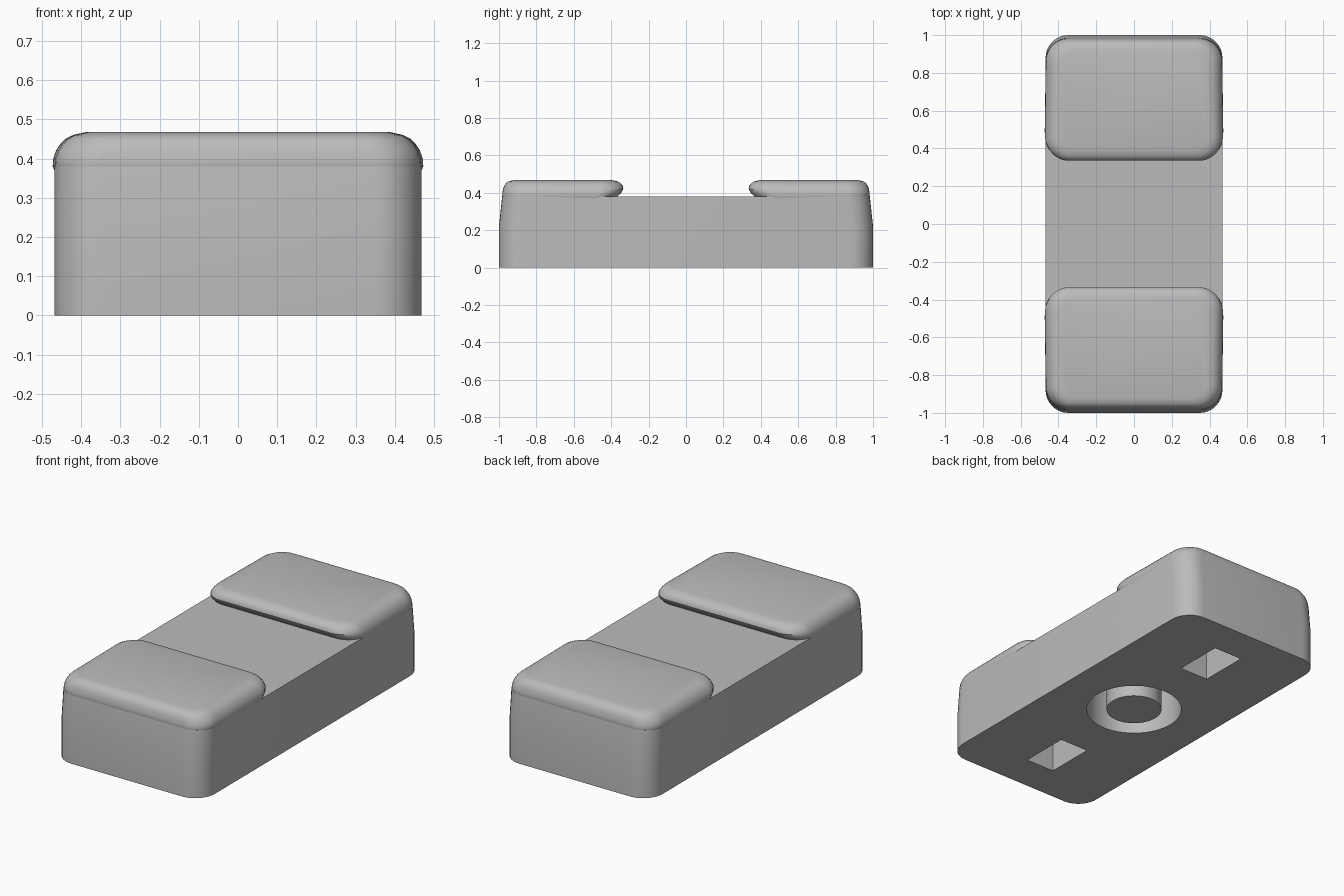
import bpy, bmesh, math

if "Cube" in bpy.data.objects:
    bpy.data.objects.remove(bpy.data.objects["Cube"], do_unlink=True)

grey = bpy.data.materials.new("light_grey")
grey.use_nodes = True
grey.diffuse_color = (0.5, 0.5, 0.5, 1)
grey.node_tree.nodes["Principled BSDF"].inputs["Base Color"].default_value = (0.5, 0.5, 0.5, 1)


def add_object(name, bm):
    bmesh.ops.recalc_face_normals(bm, faces=bm.faces)
    mesh = bpy.data.meshes.new(name)
    bm.to_mesh(mesh)
    bm.free()
    mesh.materials.append(grey)
    obj = bpy.data.objects.new(name, mesh)
    bpy.context.collection.objects.link(obj)
    return obj


def activate(obj):
    bpy.ops.object.select_all(action='DESELECT')
    obj.select_set(True)
    bpy.context.view_layer.objects.active = obj


def ring(half_x, y0, y1, r, steps=8):
    """Rounded rectangle outline, slightly narrower towards the ends."""
    points = []
    corners = [(half_x - r, y1 - r), (r - half_x, y1 - r),
               (r - half_x, y0 + r), (half_x - r, y0 + r)]
    for i, (cx, cy) in enumerate(corners):
        for k in range(steps + 1):
            a = math.pi / 2 * (i + k / steps)
            x, y = cx + r * math.cos(a), cy + r * math.sin(a)
            points.append((x * (1 - 0.03 * max(0, abs(y) - 0.4)), y))
    return points


def loft(name, levels):
    """Stack rounded rectangles given as (z, half_x, y0, y1, radius)."""
    bm = bmesh.new()
    loops = [[bm.verts.new((x, y, z)) for x, y in ring(*shape)] for z, *shape in levels]
    for low, high in zip(loops, loops[1:]):
        for i in range(len(low)):
            j = (i + 1) % len(low)
            bm.faces.new((low[i], low[j], high[j], high[i]))
    bm.faces.new(loops[0])
    bm.faces.new(loops[-1])
    return add_object(name, bm)


def cylinder(name, radius, z0, z1):
    bm = bmesh.new()
    bmesh.ops.create_cone(bm, cap_ends=True, segments=64, radius1=radius,
                          radius2=radius, depth=z1 - z0)
    bmesh.ops.translate(bm, verts=bm.verts, vec=(0, 0, (z0 + z1) / 2))
    return add_object(name, bm)


def box(name, size, centre):
    bm = bmesh.new()
    bmesh.ops.create_cube(bm, size=1)
    bmesh.ops.scale(bm, verts=bm.verts, vec=size)
    bmesh.ops.translate(bm, verts=bm.verts, vec=centre)
    return add_object(name, bm)


# Main block with slightly drafted ends
body = loft("body", [(0, 0.475, -1, 1, 0.12), (0.22, 0.475, -1, 1, 0.12),
                     (0.38, 0.475, -0.983, 0.983, 0.12)])

# Underside recesses: a round socket and two rectangular pockets
cutters = [cylinder("socket_cutter", 0.255, -0.1, 0.28)]
for side in (-1, 1):
    cutters.append(box("pocket_cutter", (0.18, 0.285, 0.38), (0, side * 0.645, 0.09)))
activate(body)
for cutter in cutters:
    cutter.hide_render = True
    mod = body.modifiers.new("recess", 'BOOLEAN')
    mod.operation, mod.solver, mod.object = 'DIFFERENCE', 'EXACT', cutter
    bpy.ops.object.modifier_apply(modifier=mod.name)
for cutter in cutters:
    bpy.data.objects.remove(cutter, do_unlink=True)

# Post in the middle of the socket
post = cylinder("centre_post", 0.148, 0, 0.29)

# Raised end pads: (z, half width, inner y, outer y, corner radius)
profile = [(0.36, 0.465, 0.385, 0.975, 0.11), (0.38, 0.474, 0.368, 0.983, 0.12),
           (0.4, 0.472, 0.345, 0.981, 0.12), (0.42, 0.465, 0.335, 0.978, 0.12),
           (0.437, 0.454, 0.338, 0.972, 0.12), (0.45, 0.441, 0.348, 0.963, 0.11),
           (0.46, 0.422, 0.363, 0.95, 0.1), (0.467, 0.39, 0.39, 0.925, 0.08)]
back_pad = loft("back_pad", profile)
front_pad = loft("front_pad", [(z, w, -y1, -y0, r) for z, w, y0, y1, r in profile])

# Smooth rounded corners, crisp edges
for obj in (body, post, back_pad, front_pad):
    activate(obj)
    bpy.ops.object.shade_smooth_by_angle(angle=math.radians(35))
